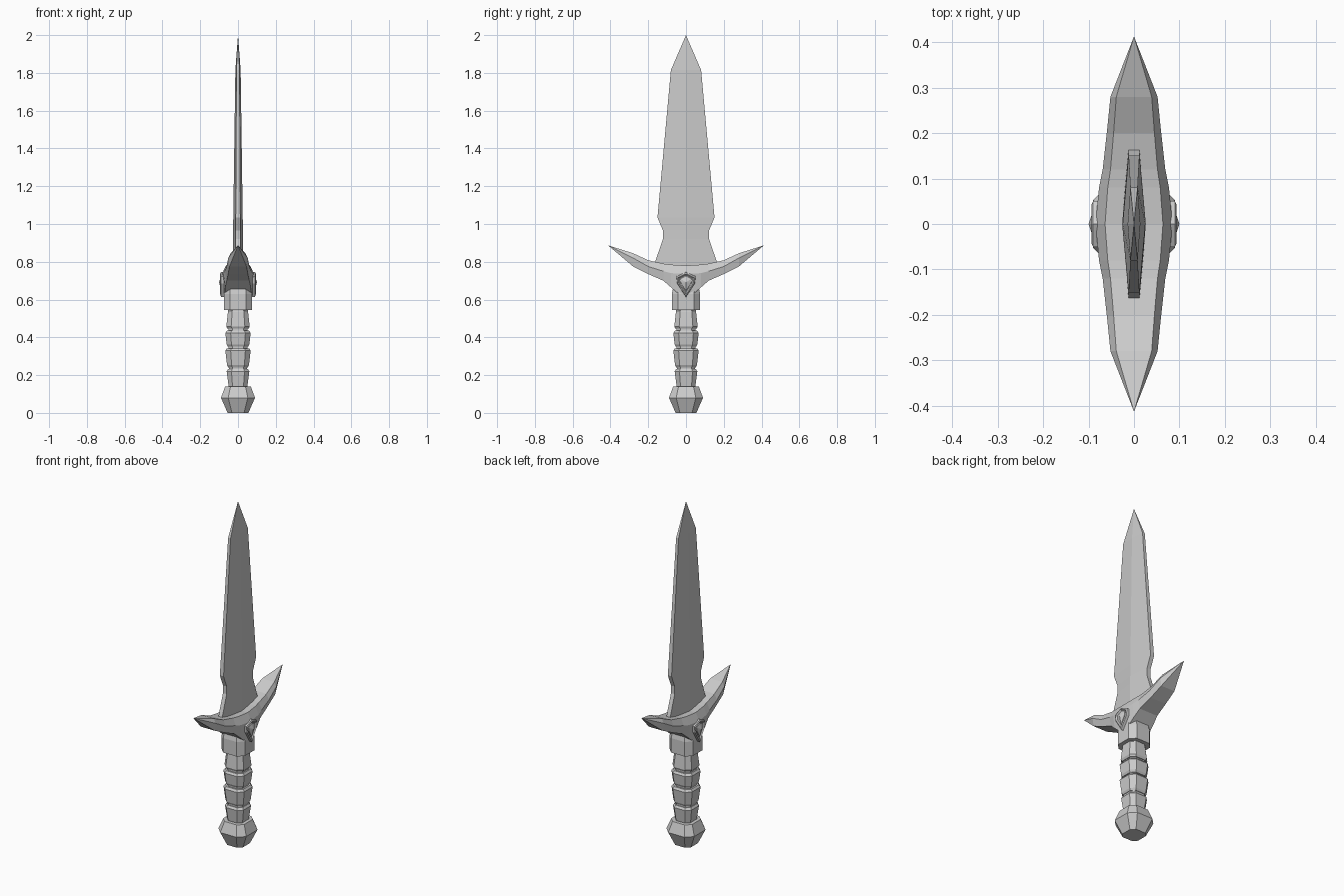
import bpy
import bmesh

cube = bpy.data.objects.get("Cube")
if cube:
    bpy.data.objects.remove(cube)

# One plain grey for everything
grey = bpy.data.materials.new("plain_grey")
grey.use_nodes = True
colour = (0.6, 0.6, 0.6, 1)
grey.diffuse_color = colour
grey.node_tree.nodes["Principled BSDF"].inputs["Base Color"].default_value = colour


def loft(name, rings):
    """Skin a row of equal rings, cap the ends and merge collapsed points."""
    bm = bmesh.new()
    rows = [[bm.verts.new(p) for p in ring] for ring in rings]
    n = len(rows[0])
    for a, b in zip(rows, rows[1:]):
        for i in range(n):
            j = (i + 1) % n
            bm.faces.new((a[i], a[j], b[j], b[i]))
    bm.faces.new(rows[0][::-1])
    bm.faces.new(rows[-1])
    bmesh.ops.remove_doubles(bm, verts=bm.verts, dist=0.0005)
    bmesh.ops.recalc_face_normals(bm, faces=bm.faces)
    mesh = bpy.data.meshes.new(name)
    bm.to_mesh(mesh)
    bm.free()
    mesh.materials.append(grey)
    obj = bpy.data.objects.new(name, mesh)
    bpy.context.collection.objects.link(obj)
    return obj


def octagon(r, z, c=0.58):
    """Square ring with cut corners."""
    k = r * c
    return [(r, -k, z), (r, k, z), (k, r, z), (-k, r, z),
            (-r, k, z), (-r, -k, z), (-k, -r, z), (k, -r, z)]


def turned(name, profile):
    return loft(name, [octagon(r, z) for r, z in profile])


# Pommel
turned("pommel", [(0.055, 0), (0.09, 0.08), (0.068, 0.14)])

# Grip: four tapered segments around a thin core
turned("grip_core", [(0.047, 0.12), (0.052, 0.56)])
segments = [(0.135, 0.232, 0.05, 0.06), (0.245, 0.342, 0.058, 0.067),
            (0.355, 0.435, 0.06, 0.067), (0.45, 0.55, 0.062, 0.053)]
for i, (low, high, r0, r1) in enumerate(segments):
    turned(f"grip_segment_{i + 1}",
           [(r0 - 0.006, low - 0.004), (r0, low + 0.008),
            (r1, high - 0.012), (r1 - 0.008, high)])

# Collar
turned("collar", [(0.075, 0.545), (0.075, 0.63), (0.06, 0.7)])

# Crossguard: half-length stations (y, half width, top, middle, bottom)
half = [(0, 0.085, 0.78, 0.735, 0.595), (0.08, 0.077, 0.785, 0.74, 0.665),
        (0.12, 0.069, 0.79, 0.75, 0.70), (0.2, 0.06, 0.808, 0.775, 0.735),
        (0.28, 0.052, 0.845, 0.82, 0.775), (0.413, 0, 0.887, 0.887, 0.887)]
stations = [(-y, *rest) for y, *rest in half[:0:-1]] + half
loft("crossguard", [
    [(-0.75 * w, y, top), (0.75 * w, y, top), (w, y, mid),
     (0.87 * w, y, low), (-0.87 * w, y, low), (-w, y, mid)]
    for y, w, top, mid, low in stations])

# Blade: (height, half width, spine half thickness, edge half thickness)
blade = [(0.74, 0.18, 0.026, 0.012), (0.81, 0.16, 0.026, 0.012),
         (0.92, 0.122, 0.026, 0.012), (0.965, 0.122, 0.026, 0.012),
         (1.035, 0.151, 0.025, 0.012), (1.815, 0.08, 0.014, 0.008),
         (2.0, 0, 0, 0)]
loft("blade", [
    [(t, 0, z), (e, w, z), (-e, w, z), (-t, 0, z), (-e, -w, z), (e, -w, z)]
    for z, w, t, e in blade])

# Shield badge with a raised gem on both sides of the guard
outline = [(0, 0.745), (0.05, 0.722), (0.045, 0.685),
           (0, 0.615), (-0.045, 0.685), (-0.05, 0.722)]


def shield(x, scale):
    return [(x, y * scale, 0.692 + (z - 0.692) * scale) for y, z in outline]


for side, label in ((1, "left"), (-1, "right")):
    loft(f"{label}_badge", [shield(side * x, s) for x, s in
                            ((0.065, 1.05), (0.09, 1), (0.094, 0.85),
                             (0.086, 0.7))])
    loft(f"{label}_gem", [shield(side * x, s) for x, s in
                          ((0.08, 0.66), (0.09, 0.6), (0.1, 0))])
